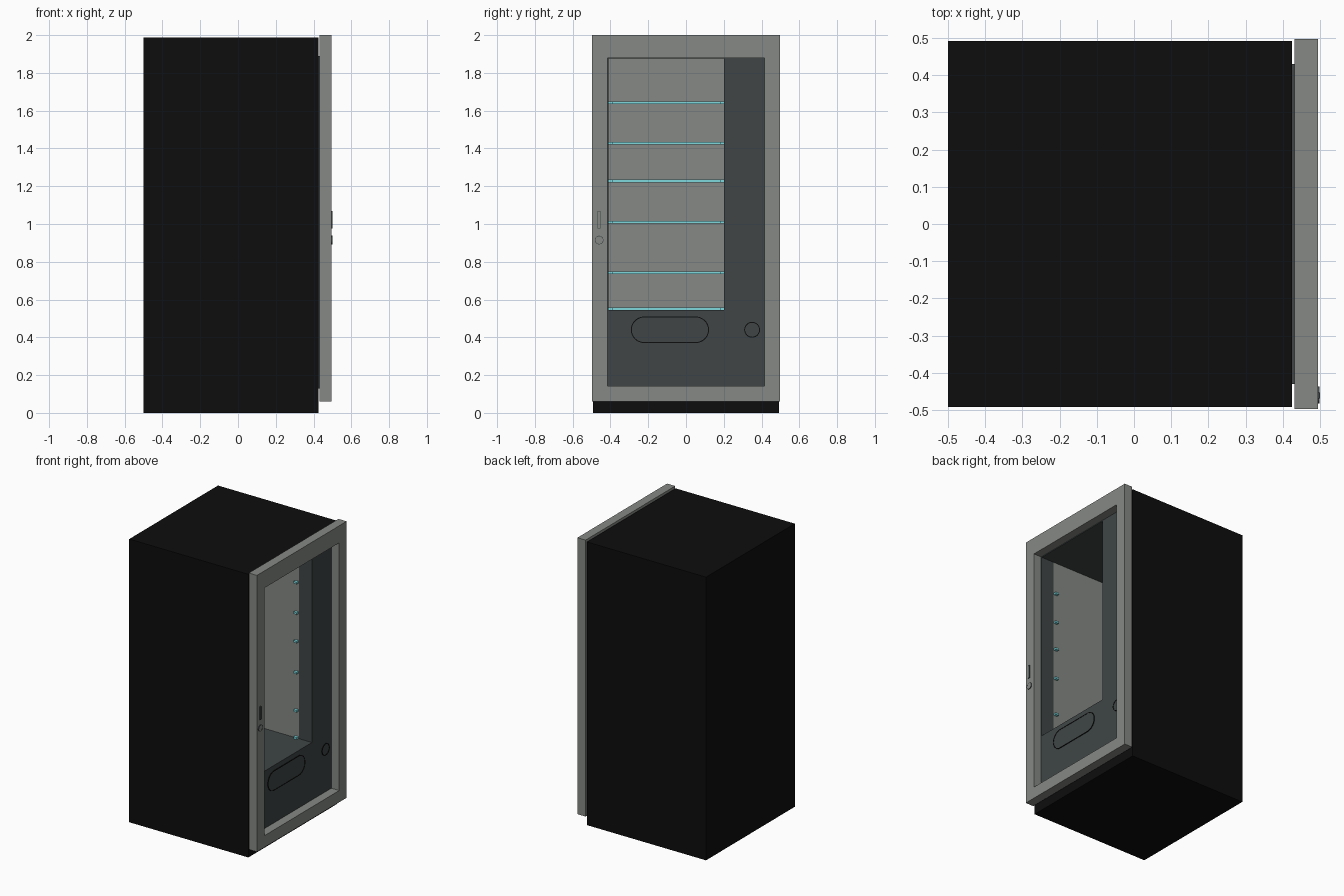
import bpy, bmesh, math

if "Cube" in bpy.data.objects:
    bpy.data.objects.remove(bpy.data.objects["Cube"])


def material(name, rgb):
    m = bpy.data.materials.new(name)
    m.diffuse_color = (*rgb, 1)
    m.use_nodes = True
    m.node_tree.nodes["Principled BSDF"].inputs["Base Color"].default_value = m.diffuse_color
    return m


BLACK = material("black", (0.004, 0.004, 0.004))
GREY = material("warm grey", (0.235, 0.25, 0.23))
CHARCOAL = material("charcoal", (0.05, 0.06, 0.062))
CYAN = material("pale cyan", (0.21, 0.7, 0.74))


def make(name, bm, mat):
    bmesh.ops.recalc_face_normals(bm, faces=bm.faces)
    me = bpy.data.meshes.new(name)
    bm.to_mesh(me)
    bm.free()
    me.materials.append(mat)
    ob = bpy.data.objects.new(name, me)
    bpy.context.collection.objects.link(ob)
    return ob


def box(name, x, y, z, mat):
    bm = bmesh.new()
    bmesh.ops.create_cube(bm, size=1)
    for v in bm.verts:
        for i, (a, b) in enumerate((x, y, z)):
            v.co[i] = (a + b) / 2 + v.co[i] * (b - a)
    return make(name, bm, mat)


def rect(y, z):
    return [(y[0], z[0]), (y[1], z[0]), (y[1], z[1]), (y[0], z[1])]


def pill(cy, cz, half, r, n=16):
    # stadium outline; half = 0 gives a circle
    pts = []
    for side, start in ((1, -90), (-1, 90)):
        for i in range(n + 1):
            if half == 0 and i == n:
                continue
            a = math.radians(start + 180 * i / n)
            pts.append((cy + side * half + r * math.cos(a), cz + r * math.sin(a)))
    return pts


def ring(name, x, outer, inner, mat):
    # solid ring between two loops of equal point count
    bm = bmesh.new()
    loops = [[bm.verts.new((px, *p)) for p in pts]
             for px, pts in ((x[0], outer), (x[1], outer), (x[1], inner), (x[0], inner))]
    n = len(outer)
    for k in range(4):
        a, b = loops[k], loops[(k + 1) % 4]
        for i in range(n):
            j = (i + 1) % n
            bm.faces.new((a[i], a[j], b[j], b[i]))
    return make(name, bm, mat)


def plate(name, x, pts, mat):
    bm = bmesh.new()
    f = bm.faces.new([bm.verts.new((x[0], *p)) for p in pts])
    ext = bmesh.ops.extrude_face_region(bm, geom=[f])["geom"]
    for v in ext:
        if isinstance(v, bmesh.types.BMVert):
            v.co.x = x[1]
    return make(name, bm, mat)


# Cabinet shell with a deep display cavity
WY, WZ = (-0.41, 0.20), (0.545, 1.875)
CAV_BACK, LIP = -0.40, 0.335
ring("cabinet_shell", (CAV_BACK - 0.01, 0.425), rect((-0.492, 0.492), (0, 1.987)),
     rect((WY[0] - 0.006, WY[1] + 0.006), (WZ[0] - 0.006, WZ[1] + 0.006)), BLACK)
box("cabinet_back", (-0.5, CAV_BACK - 0.01), (-0.492, 0.492), (0, 1.987), BLACK)

# Cavity lining: grey sides and back, charcoal top, bottom and front lip
box("lining_back", (CAV_BACK - 0.01, CAV_BACK), WY, WZ, GREY)
for tag, y in (("left", (WY[0] - 0.006, WY[0])), ("right", (WY[1], WY[1] + 0.006))):
    box("lining_" + tag, (CAV_BACK, LIP), y, WZ, GREY)
    box("lip_" + tag, (LIP, 0.425), y, WZ, CHARCOAL)
for tag, z in (("floor", (WZ[0] - 0.006, WZ[0])), ("ceiling", (WZ[1], WZ[1] + 0.006))):
    box("lining_" + tag, (CAV_BACK, 0.425), WY, z, CHARCOAL)

# Shelf strips at the back and small shelf brackets at the front
for i, z in enumerate((0.552, 0.742, 1.01, 1.228, 1.428, 1.642)):
    zz = (z - 0.007, z + 0.007)
    box(f"shelf_strip_{i}", (CAV_BACK, CAV_BACK + 0.02), WY, zz, CYAN)
    box(f"shelf_bracket_left_{i}", (0.305, 0.33), (WY[0], WY[0] + 0.02), zz, CYAN)
    box(f"shelf_bracket_right_{i}", (0.305, 0.33), (WY[1] - 0.02, WY[1]), zz, CYAN)

# Charcoal front panel around the window
ring("front_panel", (0.42, 0.434), rect((-0.43, 0.43), (0.13, 1.89)), rect(WY, WZ), CHARCOAL)

# Door frame
ring("door_frame", (0.432, 0.495), rect((-0.497, 0.497), (0.06, 2.0)),
     rect((-0.415, 0.415), (0.142, 1.88)), GREY)

# Delivery flap and coin return on the front panel
for name, cy, half, r in (("delivery_flap", -0.085, 0.137, 0.07), ("coin_return", 0.35, 0, 0.042)):
    ring(name + "_rim", (0.43, 0.438), pill(cy, 0.44, half, r), pill(cy, 0.44, half, r - 0.005), BLACK)
    plate(name, (0.43, 0.436), pill(cy, 0.44, half, r - 0.005), CHARCOAL)

# Door handle and lock on the frame
HY, HZ = (-0.469, -0.453), (0.975, 1.068)
ring("handle_rim", (0.49, 0.5), rect(HY, HZ),
     rect((HY[0] + 0.003, HY[1] - 0.003), (HZ[0] + 0.003, HZ[1] - 0.003)), CHARCOAL)
box("handle", (0.49, 0.499), (HY[0] + 0.003, HY[1] - 0.003), (HZ[0] + 0.003, HZ[1] - 0.003), GREY)
ring("lock_rim", (0.49, 0.499), pill(-0.46, 0.915, 0, 0.023), pill(-0.46, 0.915, 0, 0.02), CHARCOAL)
plate("lock", (0.49, 0.498), pill(-0.46, 0.915, 0, 0.02), GREY)
